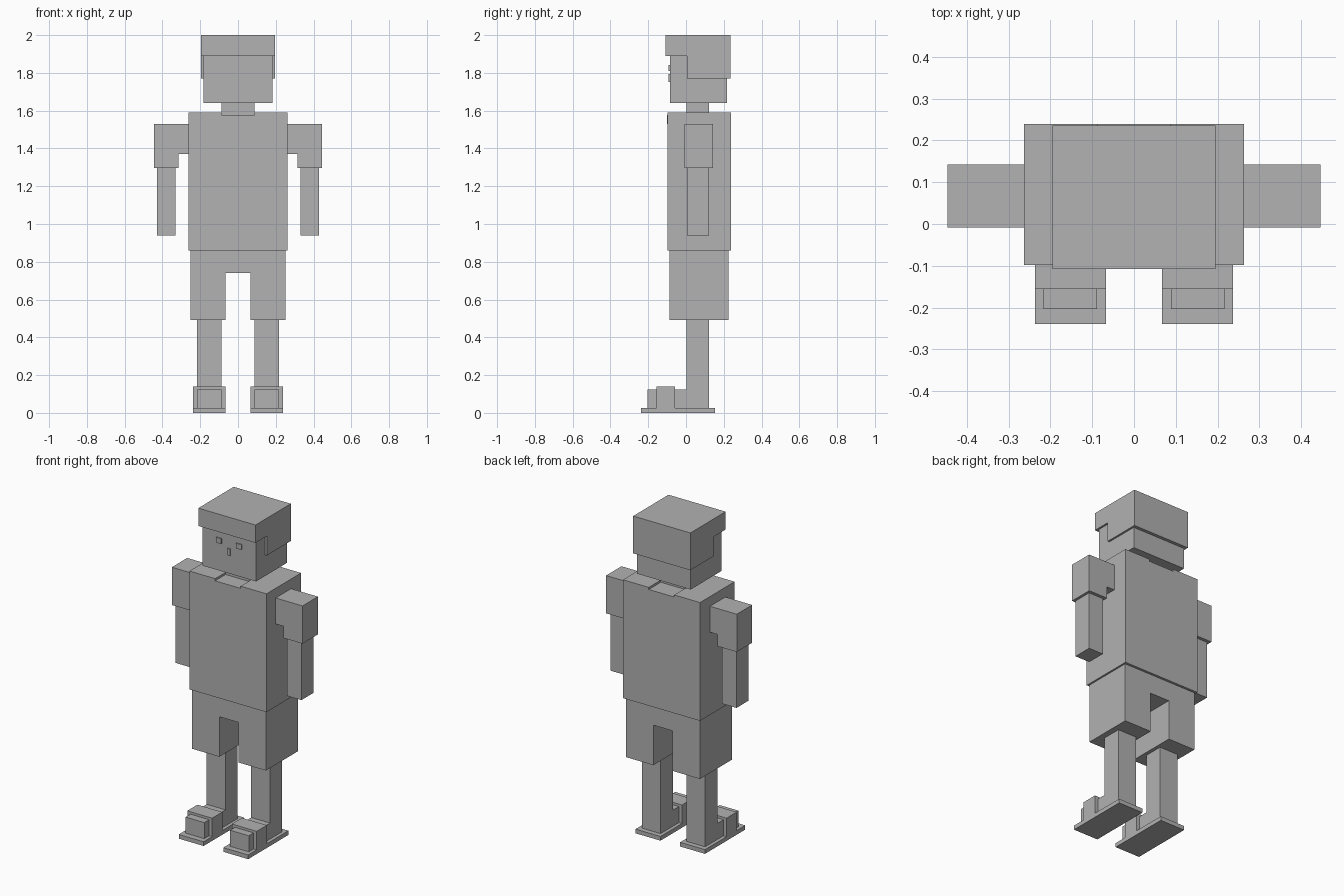
import bpy, bmesh
from mathutils import Vector

if "Cube" in bpy.data.objects:
    bpy.data.objects.remove(bpy.data.objects["Cube"])

grey = bpy.data.materials.new("plain grey")
grey.diffuse_color = (0.445, 0.445, 0.445, 1)
grey.use_nodes = True
grey.node_tree.nodes["Principled BSDF"].inputs["Base Color"].default_value = grey.diffuse_color


def prism(name, profile, axis, lo, hi):
    """Extrude a profile along y (points are x, z) or along x (points are y, z)."""
    bm = bmesh.new()
    at = (lambda a, b, d: (a, d, b)) if axis == "y" else (lambda a, b, d: (d, a, b))
    face = bm.faces.new([bm.verts.new(at(a, b, lo)) for a, b in profile])
    ext = bmesh.ops.extrude_face_region(bm, geom=[face])
    move = Vector(at(0, 0, hi - lo))
    for v in ext["geom"]:
        if isinstance(v, bmesh.types.BMVert):
            v.co += move
    bmesh.ops.recalc_face_normals(bm, faces=bm.faces)
    mesh = bpy.data.meshes.new(name)
    bm.to_mesh(mesh)
    bm.free()
    mesh.materials.append(grey)
    obj = bpy.data.objects.new(name, mesh)
    bpy.context.collection.objects.link(obj)
    return obj


def box(name, x, y, z):
    return prism(name, [(x[0], z[0]), (x[1], z[0]), (x[1], z[1]), (x[0], z[1])], "y", *y)


def span(s, a, b):
    """Mirror an x range to side s."""
    return tuple(sorted((s * a, s * b)))


# Head, hair with longer back, neck
box("head", (-0.183, 0.183), (-0.085, 0.216), (1.64, 1.95))
prism("hair", [(-0.108, 2.0), (-0.108, 1.89), (0.004, 1.89), (0.004, 1.77),
               (0.236, 1.77), (0.236, 2.0)], "x", -0.195, 0.195)
box("nose", (-0.009, 0.009), (-0.092, -0.08), (1.753, 1.795))
box("neck", (-0.087, 0.087), (0.003, 0.122), (1.55, 1.66))

# Shirt with a shallow neckline notch, and the collar patch in front
prism("shirt", [(-0.263, 0.86), (0.263, 0.86), (0.263, 1.59), (0.087, 1.59),
                (0.087, 1.577), (-0.087, 1.577), (-0.087, 1.59), (-0.263, 1.59)],
      "y", -0.098, 0.239)
box("collar_patch", (-0.087, 0.087), (-0.101, -0.09), (1.53, 1.578))

# Shorts with a gap between the legs
prism("shorts", [(-0.252, 0.493), (-0.066, 0.493), (-0.066, 0.74), (0.066, 0.74),
                 (0.066, 0.493), (0.252, 0.493), (0.252, 0.862), (-0.252, 0.862)],
      "y", -0.088, 0.224)

for s, side in ((-1, "left"), (1, "right")):
    box(side + "_eye", span(s, 0.05, 0.087), (-0.092, -0.08), (1.811, 1.843))
    # Arms
    prism(side + "_sleeve", [(s * x, z) for x, z in (
        (0.26, 1.53), (0.446, 1.53), (0.446, 1.297), (0.315, 1.297),
        (0.315, 1.37), (0.26, 1.37))], "y", -0.008, 0.142)
    box(side + "_arm", span(s, 0.33, 0.43), (0.004, 0.122), (0.94, 1.32))
    # Leg and foot in one piece, then sandal
    prism(side + "_leg", [(-0.203, 0.015), (0.122, 0.015), (0.122, 0.51), (0.003, 0.51),
                          (0.003, 0.125), (-0.203, 0.125)], "x", *span(s, 0.088, 0.216))
    box(side + "_sole", span(s, 0.067, 0.237), (-0.239, 0.153), (0, 0.026))
    box(side + "_sandal_strap", span(s, 0.067, 0.237), (-0.156, -0.057), (0.02, 0.14))
